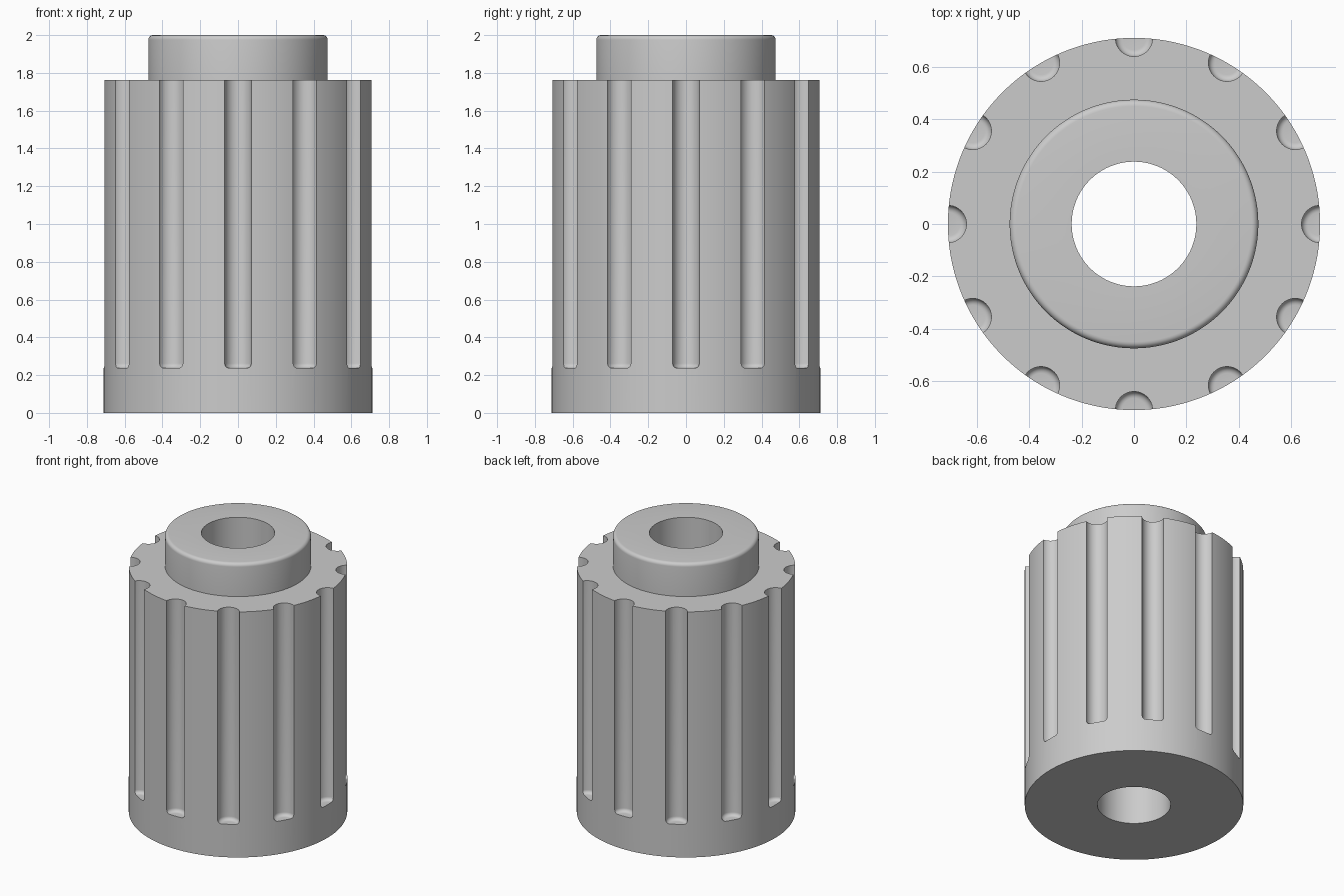
import bpy, bmesh
from math import sin, cos, pi, radians

if "Cube" in bpy.data.objects:
    bpy.data.objects.remove(bpy.data.objects["Cube"])

BODY_R, BODY_H = 0.711, 1.763
BOSS_R, BORE_R, TOP = 0.475, 0.238, 2.0
GROOVE_R, GROOVE_Z, FILLET = 0.071, 0.237, 0.025


def ring(bm, r, z, n, cx=0.0, cy=0.0):
    return [bm.verts.new((cx + r * cos(2 * pi * i / n), cy + r * sin(2 * pi * i / n), z))
            for i in range(n)]


def bridge(bm, a, b):
    n = len(a)
    for i in range(n):
        j = (i + 1) % n
        bm.faces.new((a[i], a[j], b[j], b[i]))


def make_object(name, bm):
    bmesh.ops.recalc_face_normals(bm, faces=bm.faces)
    mesh = bpy.data.meshes.new(name)
    bm.to_mesh(mesh)
    bm.free()
    obj = bpy.data.objects.new(name, mesh)
    bpy.context.collection.objects.link(obj)
    return obj


# Knob body: closed profile turned around z, with a rounded boss rim
profile = [(BORE_R, 0), (BODY_R, 0), (BODY_R, BODY_H), (BOSS_R, BODY_H)]
profile += [(BOSS_R - FILLET + FILLET * cos(a), TOP - FILLET + FILLET * sin(a))
            for a in (k * pi / 12 for k in range(7))]
profile.append((BORE_R, TOP))
bm = bmesh.new()
rings = [ring(bm, r, z, 144) for r, z in profile]
for k in range(len(rings)):
    bridge(bm, rings[k], rings[(k + 1) % len(rings)])
knob = make_object("grip_knob", bm)

# Twelve round-bottomed groove cutters
bm = bmesh.new()
cut = [(GROOVE_R - FILLET + FILLET * sin(a), GROOVE_Z + FILLET - FILLET * cos(a))
       for a in (k * pi / 12 for k in range(7))]
cut.append((GROOVE_R, BODY_H + 0.1))
for g in range(12):
    a = g * pi / 6
    rs = [ring(bm, r, z, 40, BODY_R * cos(a), BODY_R * sin(a)) for r, z in cut]
    for p, q in zip(rs, rs[1:]):
        bridge(bm, p, q)
    bm.faces.new(rs[0])
    bm.faces.new(rs[-1])
cutter = make_object("groove_cutters", bm)
cutter.hide_render = True

# Cut the grooves and shade
mod = knob.modifiers.new("grooves", 'BOOLEAN')
mod.operation = 'DIFFERENCE'
mod.solver = 'EXACT'
mod.object = cutter
bpy.context.view_layer.objects.active = knob
knob.select_set(True)
bpy.ops.object.modifier_apply(modifier=mod.name)
bpy.data.objects.remove(cutter)
bpy.ops.object.shade_smooth_by_angle(angle=radians(30))
